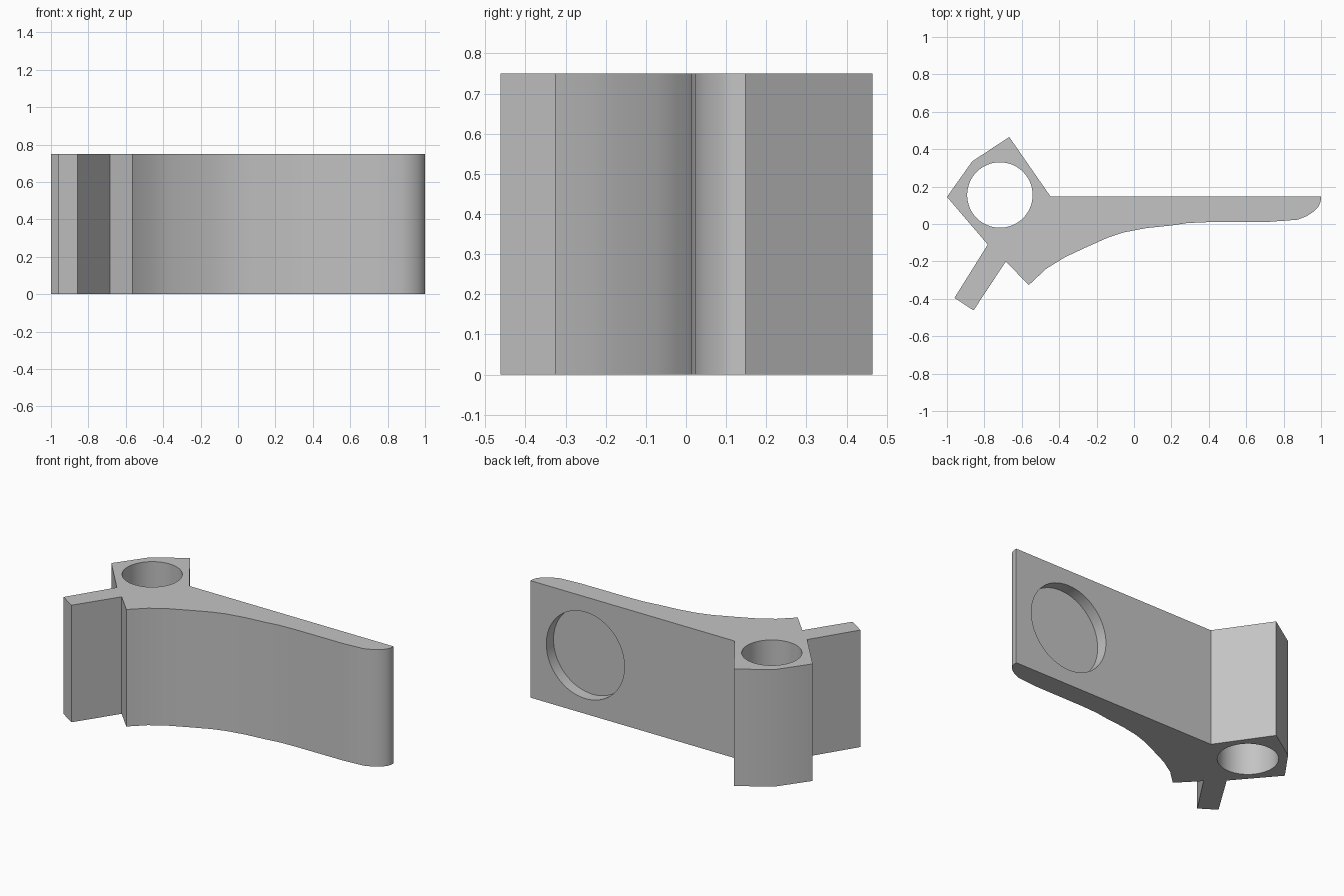
import bpy
import bmesh
from math import radians

HEIGHT = 0.75

cube = bpy.data.objects.get("Cube")
if cube:
    bpy.data.objects.remove(cube, do_unlink=True)

# Single plain grey
grey = bpy.data.materials.new("plain_grey")
grey.use_nodes = True
colour = (0.55, 0.55, 0.55, 1)
grey.diffuse_color = colour
grey.node_tree.nodes["Principled BSDF"].inputs["Base Color"].default_value = colour

# Plan outline, counter-clockwise
socket = [(-0.447, 0.148), (-0.667, 0.465), (-0.865, 0.335), (-1, 0.145), (-0.782, -0.11)]
fin = [(-0.96, -0.395), (-0.858, -0.462), (-0.685, -0.2)]
front_curve = [(-0.563, -0.327), (-0.47, -0.24), (-0.37, -0.178), (-0.25, -0.122),
               (-0.14, -0.073), (-0.055, -0.045), (0.065, -0.022), (0.2, -0.008),
               (0.285, 0.005), (0.4, 0.01), (0.73, 0.012), (0.875, 0.023)]
rounded_tip = [(0.925, 0.043), (0.96, 0.066), (0.987, 0.094), (0.998, 0.12), (1, 0.148)]


def extrude_outline(name, points, height):
    mesh = bpy.data.meshes.new(name)
    bm = bmesh.new()
    base = bm.faces.new([bm.verts.new((x, y, 0)) for x, y in points])
    top = bmesh.ops.extrude_face_region(bm, geom=[base])
    verts = [g for g in top["geom"] if isinstance(g, bmesh.types.BMVert)]
    bmesh.ops.translate(bm, verts=verts, vec=(0, 0, height))
    bmesh.ops.recalc_face_normals(bm, faces=bm.faces)
    bm.to_mesh(mesh)
    bm.free()
    obj = bpy.data.objects.new(name, mesh)
    bpy.context.collection.objects.link(obj)
    mesh.materials.append(grey)
    return obj


def cut_round(target, name, radius, depth, location, rotation=(0, 0, 0)):
    bpy.ops.mesh.primitive_cylinder_add(vertices=64, radius=radius, depth=depth,
                                        location=location, rotation=rotation)
    cutter = bpy.context.object
    cutter.name = name
    cutter.hide_render = True
    cutter.data.materials.append(grey)
    mod = target.modifiers.new(name, 'BOOLEAN')
    mod.operation = 'DIFFERENCE'
    mod.solver = 'EXACT'
    mod.object = cutter
    bpy.context.view_layer.objects.active = target
    bpy.ops.object.modifier_apply(modifier=mod.name)
    bpy.data.objects.remove(cutter, do_unlink=True)


# Bracket body with socket, fin and tapering arm
bracket = extrude_outline("bracket_body", socket + fin + front_curve + rounded_tip, HEIGHT)

# Vertical through hole in the socket
cut_round(bracket, "socket_hole", 0.175, HEIGHT * 2, (-0.717, 0.155, HEIGHT / 2))

# Shallow round pocket in the back of the arm
pocket_depth = 0.073
cut_round(bracket, "arm_pocket", 0.277, pocket_depth * 2,
          (0.61, 0.148, HEIGHT / 2), (radians(90), 0, 0))

bpy.ops.object.select_all(action='DESELECT')
bracket.select_set(True)
bpy.context.view_layer.objects.active = bracket
bpy.ops.object.shade_smooth_by_angle(angle=radians(28))
